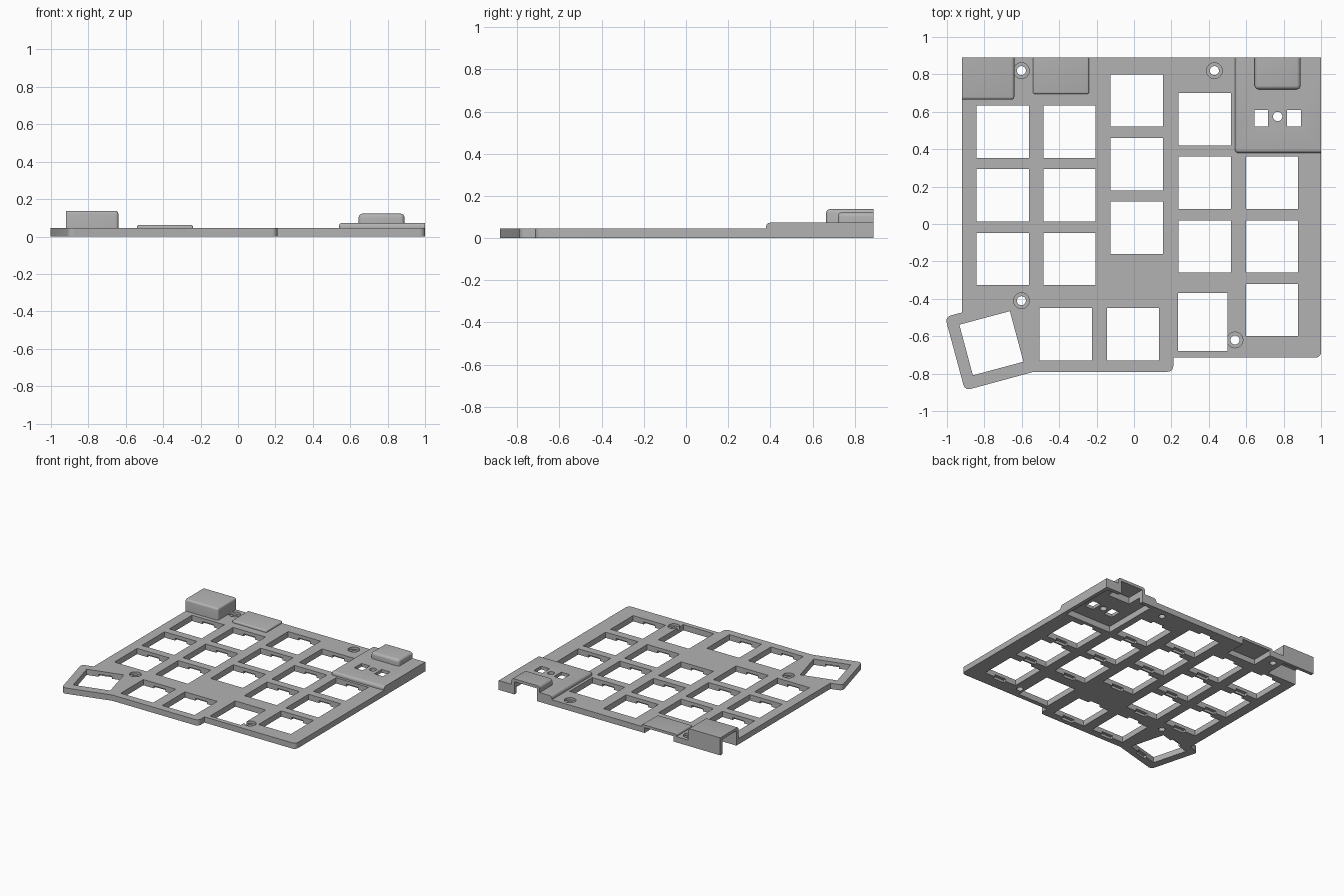
import bpy, bmesh, math
from mathutils import Matrix, Vector

if "Cube" in bpy.data.objects:
    bpy.data.objects.remove(bpy.data.objects["Cube"])

LEFT, RIGHT, BACK, THICK = -0.92, 1.0, 0.89, 0.045
KEY = 0.28

grey = bpy.data.materials.new("plastic_grey")
grey.use_nodes = True
colour = (0.45, 0.45, 0.45, 1)
grey.diffuse_color = colour
grey.node_tree.nodes["Principled BSDF"].inputs["Base Color"].default_value = colour


def add_box(bm, x0, x1, y0, y1, z0, z1):
    mat = Matrix.Translation(((x0 + x1) / 2, (y0 + y1) / 2, (z0 + z1) / 2))
    mat = mat @ Matrix.Diagonal((x1 - x0, y1 - y0, z1 - z0, 1))
    return bmesh.ops.create_cube(bm, size=1, matrix=mat)["verts"]


def add_cylinder(bm, x, y, r, z0, z1):
    bmesh.ops.create_cone(bm, cap_ends=True, segments=32, radius1=r, radius2=r, depth=z1 - z0,
                          matrix=Matrix.Translation((x, y, (z0 + z1) / 2)))


def make_object(name, bm):
    bmesh.ops.recalc_face_normals(bm, faces=bm.faces)
    mesh = bpy.data.meshes.new(name)
    bm.to_mesh(mesh)
    bm.free()
    mesh.materials.append(grey)
    ob = bpy.data.objects.new(name, mesh)
    bpy.context.collection.objects.link(ob)
    return ob


def combine(target, other, operation):
    mod = target.modifiers.new(operation.lower(), 'BOOLEAN')
    mod.operation, mod.solver, mod.object = operation, 'EXACT', other
    mod.use_self = operation == 'DIFFERENCE'
    graph = bpy.context.evaluated_depsgraph_get()
    mesh = bpy.data.meshes.new_from_object(target.evaluated_get(graph))
    target.modifiers.clear()
    target.data = mesh
    bpy.data.objects.remove(other)


# Plate outline with a tilted thumb corner
outline = [(LEFT, BACK), (RIGHT, BACK), (RIGHT, -0.715), (0.21, -0.715), (0.21, -0.79),
           (-0.535, -0.79), (-0.904, -0.89), (-1.01, -0.497), (LEFT, -0.473)]
rounded = {2, 4, 6, 7}
bm = bmesh.new()
verts = [bm.verts.new((x, y, 0)) for x, y in outline]
bm.faces.new(verts)
bmesh.ops.bevel(bm, geom=[verts[i] for i in rounded], offset=0.03, segments=5,
                profile=0.5, affect='VERTICES')
top = bmesh.ops.extrude_face_region(bm, geom=bm.faces[:])["geom"]
bmesh.ops.translate(bm, verts=[g for g in top if isinstance(g, bmesh.types.BMVert)], vec=(0, 0, THICK))
plate = make_object("keyboard_plate", bm)

# Raised covers, rounded wherever they do not meet the rim of the plate
covers = [("jack_cover", LEFT, -0.64, 0.665, BACK, 0.137, 0.015),
          ("cable_cover", -0.54, -0.24, 0.695, BACK, 0.062, 0.01),
          ("controller_cover", 0.54, RIGHT, 0.38, BACK, 0.073, 0.018),
          ("port_cover", 0.645, 0.89, 0.72, BACK, 0.122, 0.02)]
for name, x0, x1, y0, y1, z1, r in covers:
    bm = bmesh.new()
    add_box(bm, x0, x1, y0, y1, 0.02, z1)

    def inner(edge):
        m = (edge.verts[0].co + edge.verts[1].co) / 2
        on_rim = min(abs(m.x - LEFT), abs(m.x - RIGHT), abs(m.y - BACK)) < 0.001
        return m.z > 0.03 and not on_rim
    bmesh.ops.bevel(bm, geom=[e for e in bm.edges if inner(e)], offset=r, segments=4,
                    profile=0.5, affect='EDGES')
    combine(plate, make_object(name, bm), 'UNION')

# Hollows under the covers, open at the jack side and at the back
bm = bmesh.new()
add_box(bm, -1.1, -0.665, 0.69, 0.865, -0.1, 0.115)
add_box(bm, -0.515, -0.265, 0.72, 1, -0.1, 0.042)
add_box(bm, 0.57, 0.97, 0.41, 0.86, -0.1, 0.048)
add_box(bm, 0.67, 0.865, 0.745, 1, -0.1, 0.1)
combine(plate, make_object("hollow_cutter", bm), 'DIFFERENCE')


# Key openings, each with clip notches under its front and back edges
def add_key(bm, x, y, angle=0, width=KEY, depth=KEY):
    verts = add_box(bm, -width / 2, width / 2, -depth / 2, depth / 2, -0.1, 0.2)
    if depth == KEY:
        verts += add_box(bm, -0.05, 0.05, -KEY / 2 - 0.024, KEY / 2 + 0.024, -0.09, 0.019)
    bmesh.ops.transform(bm, verts=verts, matrix=Matrix.Translation((x, y, 0))
                        @ Matrix.Rotation(math.radians(angle), 4, 'Z'))


bm = bmesh.new()
columns = [(-0.702, 0.493), (-0.345, 0.493), (0.015, 0.66), (0.378, 0.56), (0.738, 0.22)]
for x, y in columns:
    for row in range(3):
        add_key(bm, x, y - row * 0.34)
for x in (-0.365, -0.005):
    add_key(bm, x, -0.59)
add_key(bm, -0.7625, -0.6375, angle=15)
add_key(bm, 0.367, -0.525, width=0.265, depth=0.31)
combine(plate, make_object("key_cutter", bm), 'DIFFERENCE')

# Counterbored screw holes
bm = bmesh.new()
for x, y in [(-0.602, 0.82), (0.43, 0.82), (-0.602, -0.41), (0.54, -0.62)]:
    add_cylinder(bm, x, y, 0.024, -0.1, 0.2)
    add_cylinder(bm, x, y, 0.042, 0.026, 0.06)

# Switch and light windows in the controller cover
for x in (0.68, 0.855):
    add_box(bm, x - 0.037, x + 0.037, 0.52, 0.61, -0.1, 0.2)
add_cylinder(bm, 0.768, 0.575, 0.025, -0.1, 0.2)
combine(plate, make_object("hole_cutter", bm), 'DIFFERENCE')

bpy.ops.object.select_all(action='DESELECT')
plate.select_set(True)
bpy.context.view_layer.objects.active = plate
bpy.ops.object.shade_smooth_by_angle(angle=math.radians(30))
